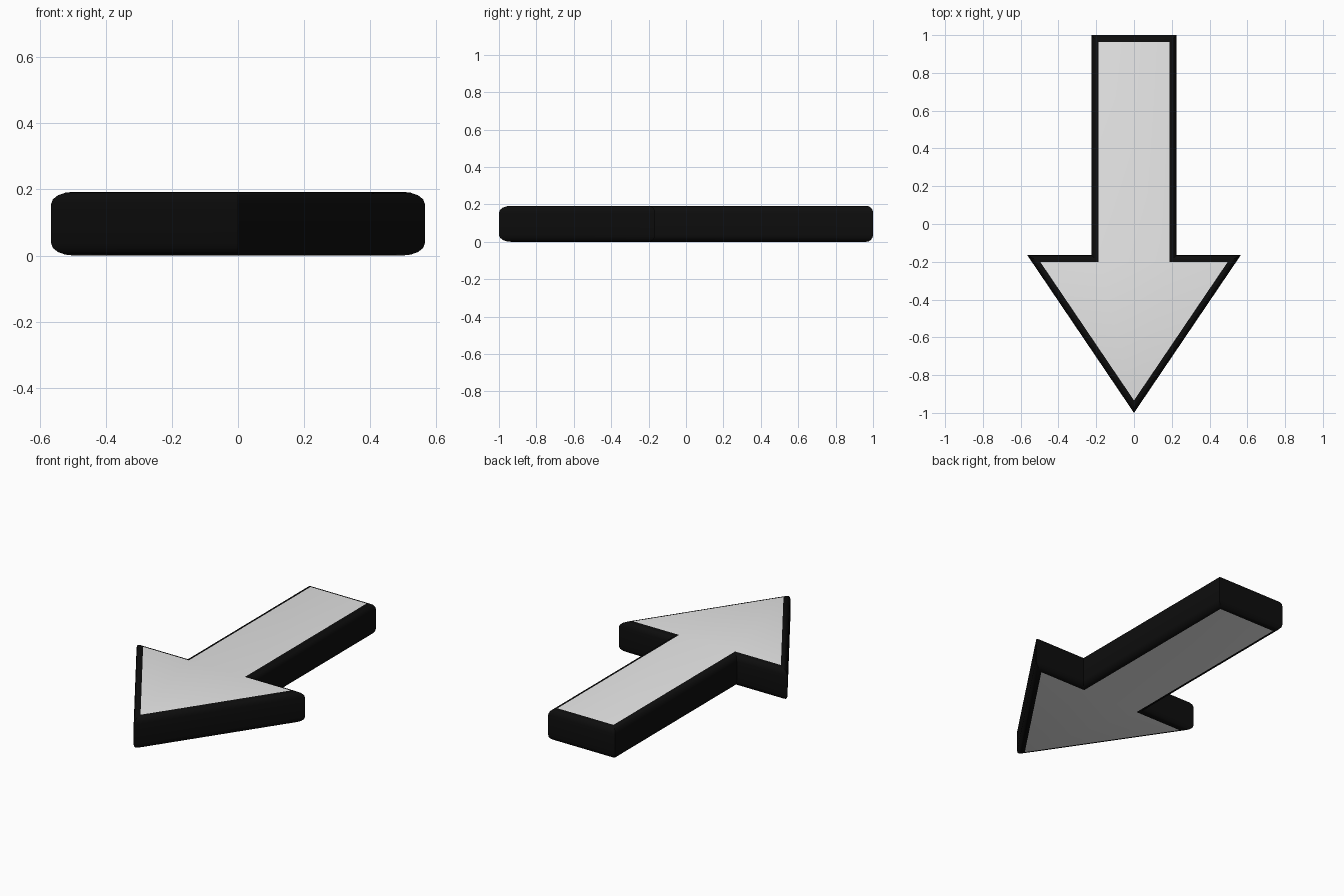
import bpy, bmesh, math
from mathutils import Vector

if "Cube" in bpy.data.objects:
    bpy.data.objects.remove(bpy.data.objects["Cube"])

H, R, SEG = 0.193, 0.037, 4  # thickness, edge rounding, rounding steps


def material(name, value):
    m = bpy.data.materials.new(name)
    m.diffuse_color = (value, value, value, 1)
    m.use_nodes = True
    m.node_tree.nodes["Principled BSDF"].inputs["Base Color"].default_value = m.diffuse_color
    return m


# Arrow outline, counter-clockwise, mirrored from its right half
half = [(0.565, -0.165), (0.225, -0.165), (0.225, 1.0)]
outline = [(0, -1.0)] + half + [(-x, y) for x, y in reversed(half)]
pts = [Vector(p) for p in outline]
n = len(pts)


def inset(d):
    """Outline moved inwards by d with mitred corners."""
    out = []
    for i, p in enumerate(pts):
        a = (p - pts[i - 1]).normalized()
        b = (pts[(i + 1) % n] - p).normalized()
        na, nb = Vector((-a.y, a.x)), Vector((-b.y, b.x))
        out.append(p + (na + nb) * d / (1 + na.dot(nb)))
    return out


# Rounded side profile: (inset, height) from bottom to top
angles = [math.pi / 2 * i / SEG for i in range(SEG + 1)]
lower = [(R * (1 - math.sin(a)), R * (1 - math.cos(a))) for a in angles]
profile = lower + [(d, H - z) for d, z in reversed(lower)]

bm = bmesh.new()
rings = [[bm.verts.new((p.x, p.y, z)) for p in inset(d)] for d, z in profile]

# Black rounded rim
for lo, hi in zip(rings, rings[1:]):
    for i in range(n):
        j = (i + 1) % n
        bm.faces.new((lo[i], lo[j], hi[j], hi[i])).material_index = 1

# Pale flat faces, top and bottom
bm.faces.new(rings[-1])
bm.faces.new(rings[0][::-1])
bmesh.ops.recalc_face_normals(bm, faces=bm.faces)

mesh = bpy.data.meshes.new("arrow")
bm.to_mesh(mesh)
bm.free()
mesh.materials.append(material("pale grey", 0.8))
mesh.materials.append(material("black", 0.004))
arrow = bpy.data.objects.new("arrow", mesh)
bpy.context.collection.objects.link(arrow)
bpy.context.view_layer.objects.active = arrow
arrow.select_set(True)
bpy.ops.object.shade_smooth_by_angle(angle=math.radians(35))
